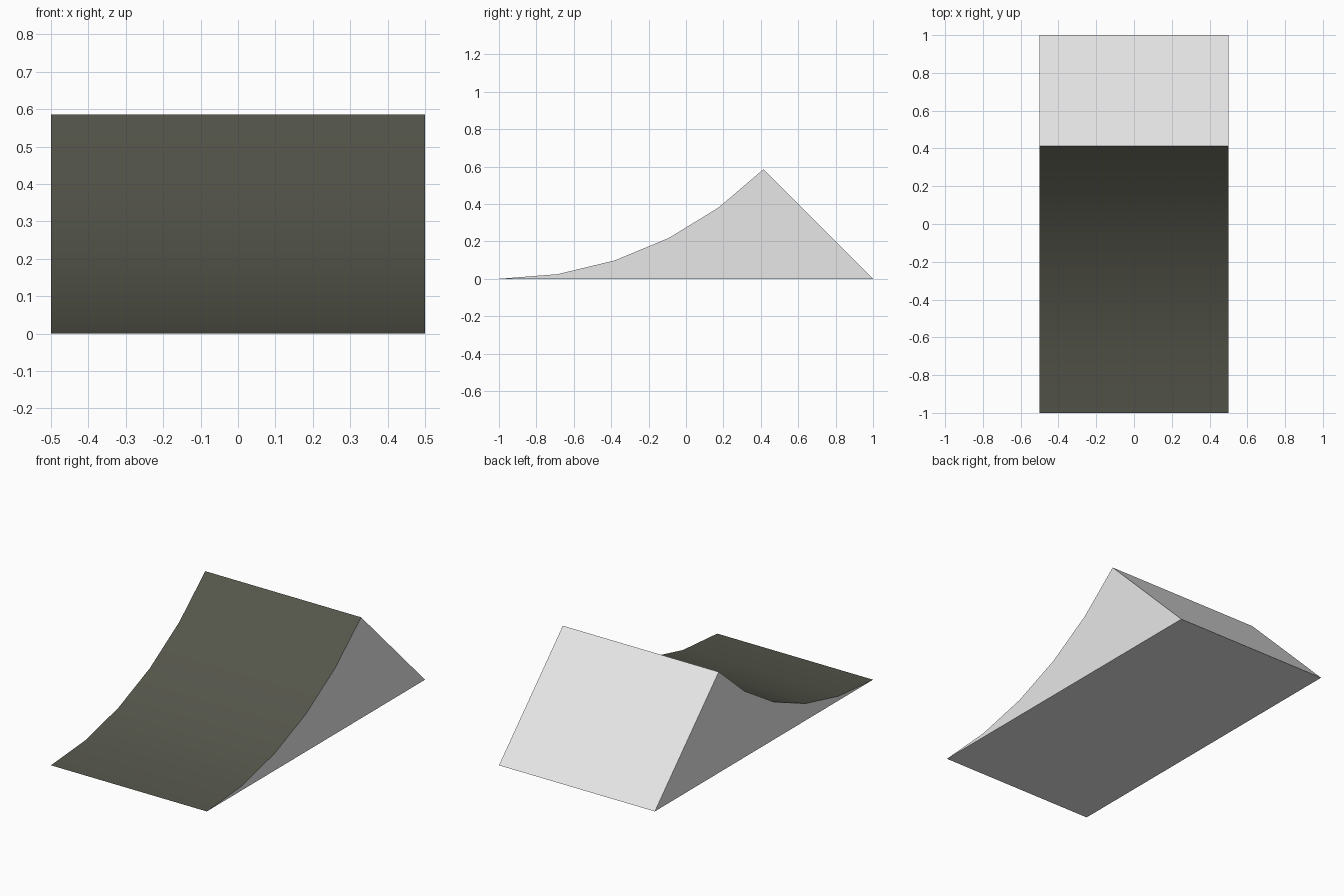
import bpy
import bmesh
import math

if "Cube" in bpy.data.objects:
    bpy.data.objects.remove(bpy.data.objects["Cube"])

HALF_W, RADIUS, STEPS = 0.5, 2.0, 5


def material(name, rgb):
    m = bpy.data.materials.new(name)
    m.diffuse_color = (*rgb, 1.0)
    m.use_nodes = True
    m.node_tree.nodes["Principled BSDF"].inputs["Base Color"].default_value = m.diffuse_color
    return m


grey = material("light grey", (0.8, 0.8, 0.8))
dark = material("dark olive grey", (0.089, 0.091, 0.069))

# Side profile: a 45 degree arc rising from the front, then a straight back slope
profile = []
for i in range(STEPS + 1):
    a = math.radians(45) * i / STEPS
    profile.append((-1 + RADIUS * math.sin(a), RADIUS * (1 - math.cos(a))))
profile.append((1.0, 0.0))

bm = bmesh.new()
left = [bm.verts.new((-HALF_W, y, z)) for y, z in profile]
right = [bm.verts.new((HALF_W, y, z)) for y, z in profile]
n = len(profile)

# Side walls
bm.faces.new(left)
bm.faces.new(right[::-1])

# Curved riding surface (dark, smooth), back slope and underside (grey)
for i in range(n):
    j = (i + 1) % n
    f = bm.faces.new((left[i], right[i], right[j], left[j]))
    if i < STEPS:
        f.material_index = 1
        f.smooth = True

bmesh.ops.recalc_face_normals(bm, faces=bm.faces)

# Crisp borders around the smooth curve
for e in bm.edges:
    if not all(f.smooth for f in e.link_faces):
        e.smooth = False

mesh = bpy.data.meshes.new("curved_ramp")
bm.to_mesh(mesh)
bm.free()
mesh.materials.append(grey)
mesh.materials.append(dark)
ramp = bpy.data.objects.new("curved_ramp", mesh)
bpy.context.collection.objects.link(ramp)
